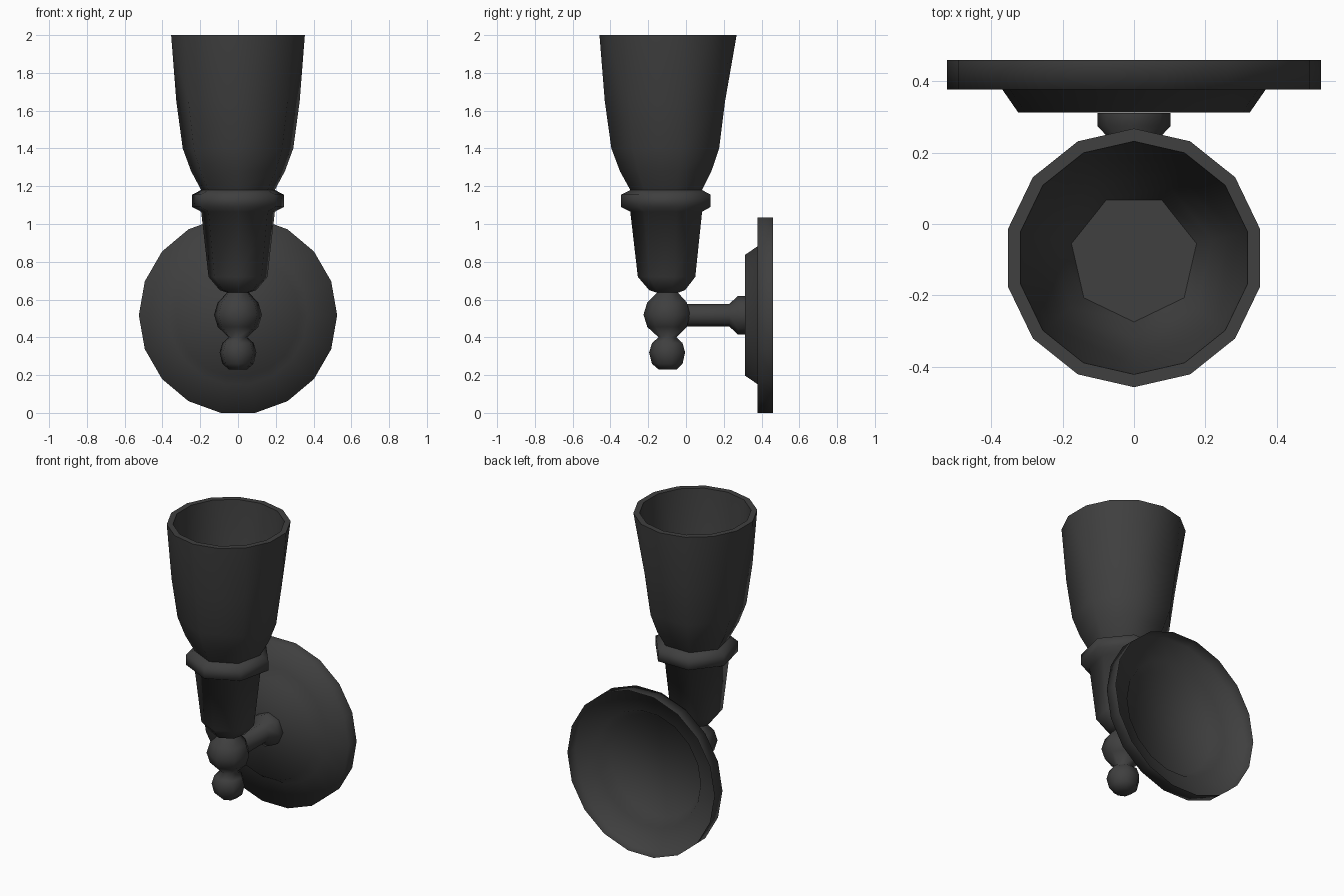
import bpy, bmesh, math
from mathutils import Matrix

if "Cube" in bpy.data.objects:
    bpy.data.objects.remove(bpy.data.objects["Cube"])

dark = bpy.data.materials.new("dark_metal")
dark.diffuse_color = (0.05, 0.05, 0.05, 1)
dark.use_nodes = True
dark.node_tree.nodes["Principled BSDF"].inputs["Base Color"].default_value = dark.diffuse_color


def lathe(name, profile, start, matrix, cap_start=False, cap_end=False, smooth=180):
    """Revolve (radius, height, sides) rings; neighbouring rings match or are 1:2 in sides."""
    bm = bmesh.new()
    rings = []
    for r, h, n in profile:
        rings.append([bm.verts.new((r * math.cos(start + math.tau * k / n),
                                    r * math.sin(start + math.tau * k / n), h))
                      for k in range(n)])
    for a, b in zip(rings, rings[1:]):
        if len(a) == len(b):
            n = len(a)
            for k in range(n):
                j = (k + 1) % n
                bm.faces.new((a[k], a[j], b[j], b[k]))
        else:
            few, many = (a, b) if len(a) < len(b) else (b, a)
            n, m = len(few), len(many)
            for k in range(n):
                j = (k + 1) % n
                mid, last = many[2 * k + 1], many[(2 * k + 2) % m]
                faces = [(few[k], mid, many[2 * k]), (few[k], few[j], mid), (few[j], last, mid)]
                for f in faces:
                    bm.faces.new(f if few is a else f[::-1])
    if cap_start:
        bm.faces.new(rings[0][::-1])
    if cap_end:
        bm.faces.new(rings[-1])
    bm.transform(matrix)
    bm.normal_update()
    me = bpy.data.meshes.new(name)
    bm.to_mesh(me)
    bm.free()
    me.materials.append(dark)
    ob = bpy.data.objects.new(name, me)
    bpy.context.collection.objects.link(ob)
    bpy.ops.object.select_all(action='DESELECT')
    ob.select_set(True)
    bpy.context.view_layer.objects.active = ob
    bpy.ops.object.shade_smooth_by_angle(angle=math.radians(smooth))
    return ob


def seven(points):
    return [(r, z, 7) for r, z in points]


upright = Matrix.Translation((0, -0.095, 0))
# local height runs along +y for the wall parts
sideways = Matrix.Translation((0, 0, 0.517)) @ Matrix.Rotation(-math.pi / 2, 4, 'X')
FRONT = -math.pi / 2

# flared cup: seven-sided body opening to a fourteen-sided rim, with inner wall and floor
cup = seven([(0.20, 1.18), (0.255, 1.28), (0.30, 1.40), (0.335, 1.65)])
cup += [(0.363, 2.0, 14), (0.327, 2.0, 14)]
cup += seven([(0.303, 1.65), (0.27, 1.41), (0.225, 1.29), (0.18, 1.20)])
lathe("cup", cup, FRONT, upright, cap_end=True, smooth=58)

# holder with collar
lathe("cup_holder", seven([(0.055, 0.635), (0.10, 0.65), (0.16, 0.72), (0.20, 1.065),
                           (0.25, 1.09), (0.25, 1.155), (0.20, 1.18)]),
      FRONT, upright)

# two stacked balls below the holder
lathe("finial", seven([(0.05, 0.23), (0.085, 0.26), (0.10, 0.32), (0.085, 0.37), (0.05, 0.40),
                       (0.11, 0.455), (0.13, 0.52), (0.11, 0.585), (0.055, 0.64)]),
      FRONT, upright, cap_start=True)

# arm with flared end
lathe("arm", [(0.06, -0.06, 8), (0.06, 0.23, 8), (0.103, 0.275, 8), (0.103, 0.312, 8)],
      0, sideways)

# stepped wall plate, open at the back
lathe("wall_plate", [(0.325, 0.313, 18), (0.37, 0.378, 18), (0.525, 0.378, 18), (0.525, 0.46, 18)],
      0, sideways, cap_start=True)
